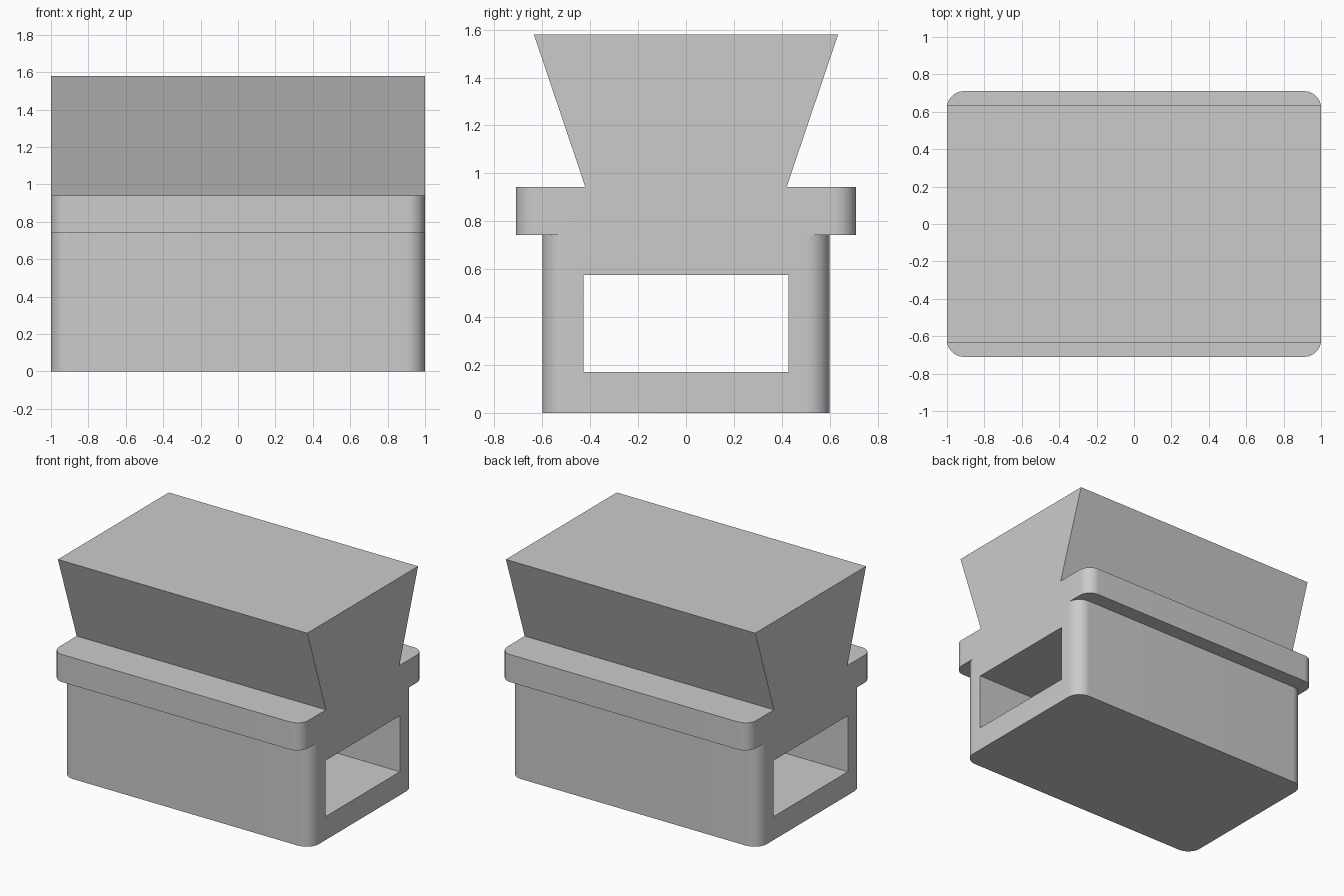
import bpy
import math

cube = bpy.data.objects.get("Cube")
if cube:
    bpy.data.objects.remove(cube, do_unlink=True)

grey = bpy.data.materials.new("plain_grey")
grey.use_nodes = True
COLOUR = (0.6, 0.6, 0.6, 1)
grey.diffuse_color = COLOUR
grey.node_tree.nodes["Principled BSDF"].inputs["Base Color"].default_value = COLOUR


def prism(name, base, offset):
    """Solid made by sweeping a closed outline along an offset."""
    n = len(base)
    verts = list(base) + [tuple(a + b for a, b in zip(p, offset)) for p in base]
    faces = [tuple(reversed(range(n))), tuple(range(n, 2 * n))]
    faces += [(i, (i + 1) % n, (i + 1) % n + n, i + n) for i in range(n)]
    mesh = bpy.data.meshes.new(name)
    mesh.from_pydata(verts, [], faces)
    mesh.materials.append(grey)
    obj = bpy.data.objects.new(name, mesh)
    bpy.context.collection.objects.link(obj)
    return obj


def rounded_block(name, half_x, half_y, radius, z0, z1, steps=16):
    """Upright block with rounded vertical corners."""
    outline = []
    for corner, (sx, sy) in enumerate([(1, 1), (-1, 1), (-1, -1), (1, -1)]):
        for i in range(steps + 1):
            a = math.pi / 2 * (corner + i / steps)
            outline.append((sx * (half_x - radius) + radius * math.cos(a),
                            sy * (half_y - radius) + radius * math.sin(a), z0))
    return prism(name, outline, (0, 0, z1 - z0))


def side_profile(name, points, half_x):
    """Y-Z profile swept across the width."""
    return prism(name, [(-half_x, y, z) for y, z in points], (2 * half_x, 0, 0))


def combine(target, other, operation):
    mod = target.modifiers.new(operation.lower(), "BOOLEAN")
    mod.operation = operation
    mod.solver = "EXACT"
    mod.object = other
    bpy.context.view_layer.objects.active = target
    bpy.ops.object.modifier_apply(modifier=mod.name)
    bpy.data.objects.remove(other, do_unlink=True)


# Lower body, overlapping flange and flared top fused into one solid
body = rounded_block("hopper_body", 1, 0.6, 0.1, 0, 0.84)
flange = rounded_block("flange", 1, 0.71, 0.09, 0.742, 0.942)
flared_top = side_profile("flared_top", [(-0.42, 0.8), (0.42, 0.8), (0.42, 0.942),
                                         (0.635, 1.58), (-0.635, 1.58), (-0.42, 0.942)], 1)
combine(body, flange, "UNION")
combine(body, flared_top, "UNION")

# Rectangular tunnel through the width
tunnel = side_profile("tunnel_cutter", [(-0.427, 0.17), (0.427, 0.17),
                                        (0.427, 0.576), (-0.427, 0.576)], 1.2)
combine(body, tunnel, "DIFFERENCE")

# Merge coplanar faces, then smooth only the rounded corners
bpy.ops.object.select_all(action="DESELECT")
body.select_set(True)
bpy.context.view_layer.objects.active = body
bpy.ops.object.shade_smooth_by_angle(angle=math.radians(30))
